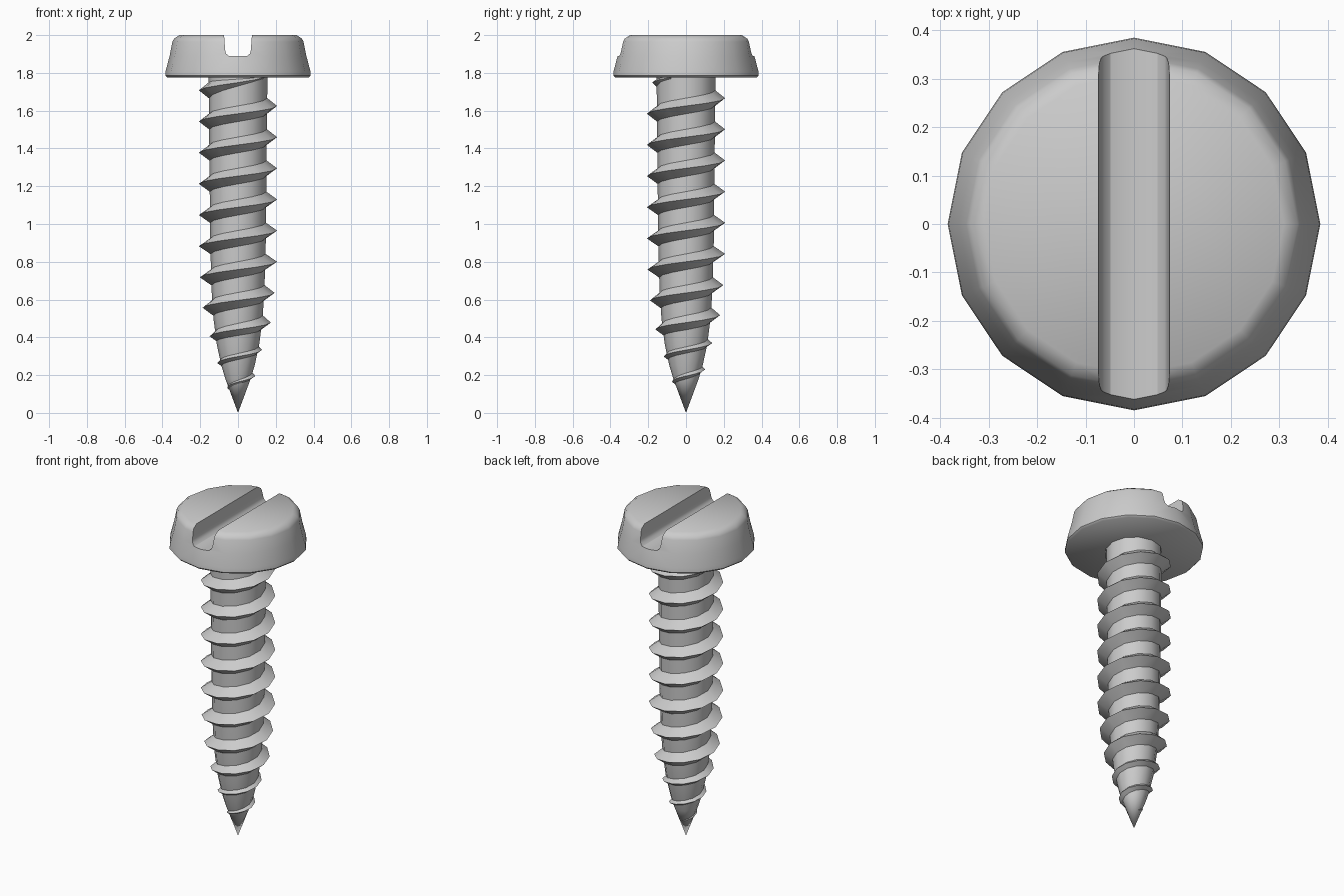
import bpy, bmesh
from math import sin, cos, pi, radians

if "Cube" in bpy.data.objects:
    bpy.data.objects.remove(bpy.data.objects["Cube"])


def make_object(name, bm):
    bmesh.ops.remove_doubles(bm, verts=bm.verts, dist=1e-5)
    bmesh.ops.recalc_face_normals(bm, faces=bm.faces)
    mesh = bpy.data.meshes.new(name)
    bm.to_mesh(mesh)
    bm.free()
    ob = bpy.data.objects.new(name, mesh)
    bpy.context.collection.objects.link(ob)
    return ob


def smooth(ob, degrees):
    bpy.ops.object.select_all(action='DESELECT')
    ob.select_set(True)
    bpy.context.view_layer.objects.active = ob
    bpy.ops.object.shade_smooth_by_angle(angle=radians(degrees))


def lathe(name, profile, sides):
    """Revolve (radius, z) points about z; ends are capped."""
    bm = bmesh.new()
    rings = [[bm.verts.new((r * cos(2 * pi * i / sides), r * sin(2 * pi * i / sides), z))
              for i in range(sides)] for r, z in profile]
    for a, b in zip(rings, rings[1:]):
        for i in range(sides):
            j = (i + 1) % sides
            bm.faces.new((a[i], a[j], b[j], b[i]))
    for (r, z), ring in ((profile[0], rings[0]), (profile[-1], rings[-1])):
        if r > 0.001:
            bm.faces.new(ring)
    return make_object(name, bm)


def interp(x, table):
    for (x0, y0), (x1, y1) in zip(table, table[1:]):
        if x <= x1:
            return y0 + (y1 - y0) * (x - x0) / (x1 - x0)
    return table[-1][1]


# Head with a bevelled top
head = lathe("head", [(0.375, 1.775), (0.385, 1.785), (0.383, 1.81), (0.362, 1.89),
                      (0.347, 1.965), (0.338, 1.982), (0.31, 2.0)], 16)

# Round-bottomed driver slot running front to back
half = [(0.075, 2.05), (0.073, 1.99), (0.068, 1.92), (0.063, 1.902), (0.048, 1.889)]
section = half + [(-x, z) for x, z in reversed(half)]
bm = bmesh.new()
base = bm.faces.new([bm.verts.new((x, -0.5, z)) for x, z in section])
ext = bmesh.ops.extrude_face_region(bm, geom=[base])
bmesh.ops.translate(bm, vec=(0, 1, 0),
                    verts=[v for v in ext["geom"] if isinstance(v, bmesh.types.BMVert)])
cutter = make_object("slot_cutter", bm)
cutter.hide_render = True
cut = head.modifiers.new("slot", 'BOOLEAN')
cut.operation = 'DIFFERENCE'
cut.solver = 'EXACT'
cut.object = cutter
bpy.context.view_layer.objects.active = head
bpy.ops.object.modifier_apply(modifier=cut.name)
bpy.data.objects.remove(cutter)
smooth(head, 48)

# Tapered shank with a pointed tip
core = [(0.0, 0.0), (0.18, 0.067), (0.25, 0.088), (0.36, 0.112), (0.5, 0.13),
        (0.65, 0.14), (0.9, 0.147), (1.2, 0.15), (1.8, 0.156)]
shank = lathe("shank", [(r, z) for z, r in core], 12)
smooth(shank, 40)

# Right-hand thread: a helical ridge that shrinks towards both ends
height = [(-9.75, 0.1), (-9, 0.195), (-8, 0.333), (-7, 0.478), (-6, 0.635), (1, 1.79)]
crest = [(0.1, 0.038), (0.195, 0.092), (0.27, 0.112), (0.335, 0.128), (0.405, 0.15),
         (0.478, 0.174), (0.555, 0.187), (0.635, 0.194), (0.72, 0.202), (0.8, 0.207),
         (1.71, 0.207), (1.75, 0.178), (1.79, 0.15)]
bm = bmesh.new()
rows = []
for i in range(-117, 13):
    a = 2 * pi * i / 12
    z = interp(i / 12, height)
    rc = interp(z, crest)
    w = max(0.01, min(0.043, 0.85 * (rc - interp(z, core))))
    pts = [(interp(z - w, core) - 0.002, z - w), (rc, z), (interp(z + w, core) - 0.002, z + w)]
    rows.append([bm.verts.new((r * cos(a), r * sin(a), h)) for r, h in pts])
for p, q in zip(rows, rows[1:]):
    for k in range(3):
        m = (k + 1) % 3
        bm.faces.new((p[k], p[m], q[m], q[k]))
bm.faces.new(rows[0])
bm.faces.new(rows[-1])
thread = make_object("thread", bm)
smooth(thread, 40)
